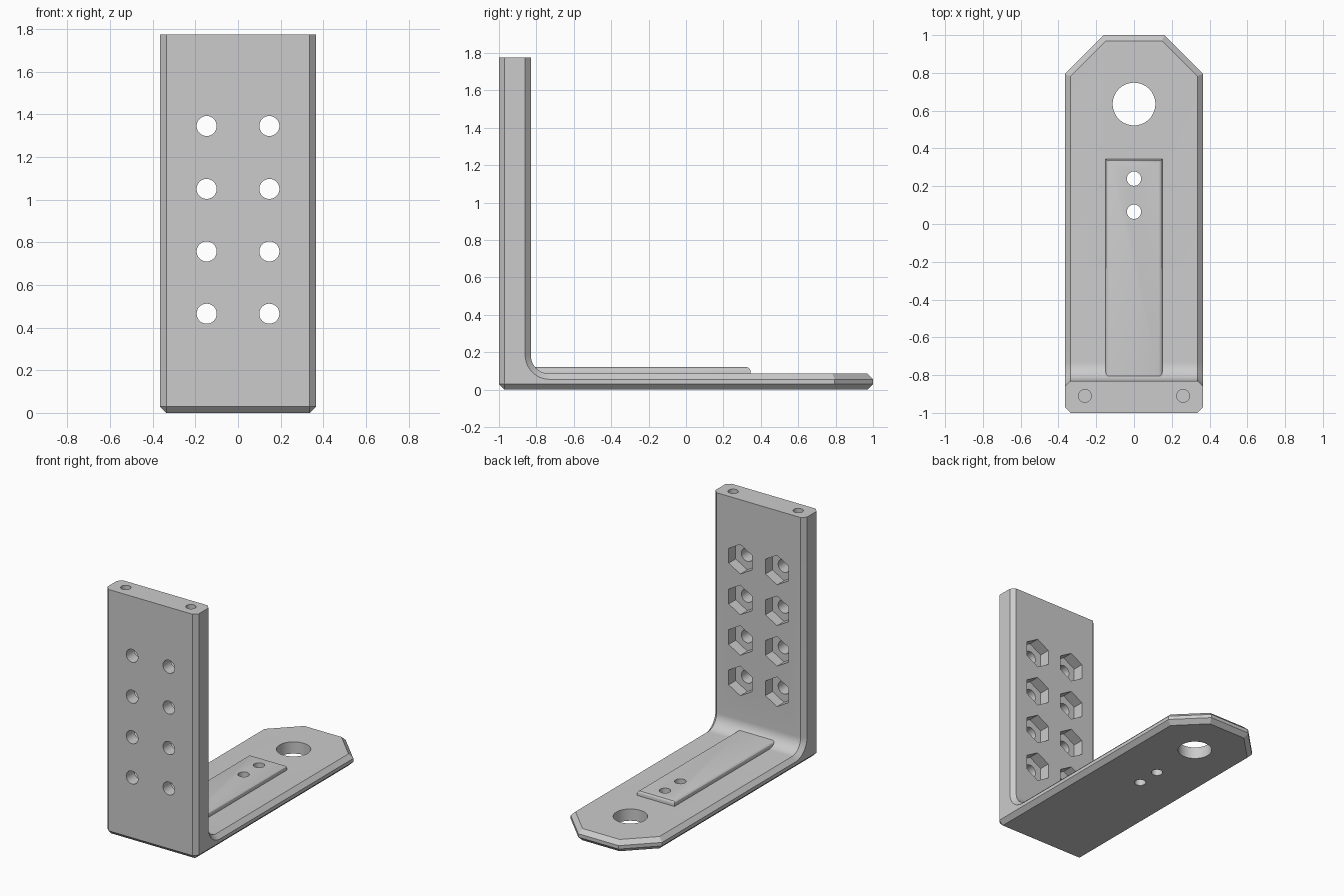
import bpy, bmesh, math
from mathutils import Matrix, Vector

default = bpy.data.objects.get("Cube")
if default:
    bpy.data.objects.remove(default)

HALF_W, HEIGHT = 0.366, 1.775
WALL_Y, FLOOR_Z = -0.83, 0.085     # inner wall face and top of the foot
FILLET, CHAMFER = 0.1, 0.03

grey = bpy.data.materials.new("plain_grey")
grey.use_nodes = True
grey.diffuse_color = (0.6, 0.6, 0.6, 1)
grey.node_tree.nodes["Principled BSDF"].inputs["Base Color"].default_value = (0.6, 0.6, 0.6, 1)


def make_object(name, bm, helper=False):
    bmesh.ops.recalc_face_normals(bm, faces=bm.faces[:])
    mesh = bpy.data.meshes.new(name)
    bm.to_mesh(mesh)
    bm.free()
    mesh.materials.append(grey)
    obj = bpy.data.objects.new(name, mesh)
    bpy.context.collection.objects.link(obj)
    obj.hide_render = helper
    return obj


def add_prism(bm, centre, axis, radius, length, sides, radius_end=None):
    """Cylinder or hexagon centred on a point, along y or z."""
    turn = Matrix.Rotation(math.radians(-90), 4, "X") if axis == "y" else Matrix()
    bmesh.ops.create_cone(bm, cap_ends=True, segments=sides, radius1=radius,
                          radius2=radius if radius_end is None else radius_end,
                          depth=length, matrix=Matrix.Translation(centre) @ turn)


def combine(target, tool, operation):
    mod = target.modifiers.new(operation.lower(), "BOOLEAN")
    mod.object, mod.operation, mod.solver = tool, operation, "EXACT"
    bpy.context.view_layer.objects.active = target
    bpy.ops.object.modifier_apply(modifier=mod.name)
    bpy.data.objects.remove(tool)


# L-shaped side profile with a round inner corner, extruded across the width
profile = [(-1, HEIGHT), (-1, 0), (1, 0), (1, FLOOR_Z)]
for i in range(13):
    a = math.radians(270 - 90 * i / 12)
    profile.append((WALL_Y + FILLET + FILLET * math.cos(a),
                    FLOOR_Z + FILLET + FILLET * math.sin(a)))
profile.append((WALL_Y, HEIGHT))

bm = bmesh.new()
side = bm.faces.new([bm.verts.new((-HALF_W, y, z)) for y, z in profile])
ext = bmesh.ops.extrude_face_region(bm, geom=[side])
bmesh.ops.translate(bm, vec=(2 * HALF_W, 0, 0),
                    verts=[v for v in ext["geom"] if isinstance(v, bmesh.types.BMVert)])
bmesh.ops.recalc_face_normals(bm, faces=bm.faces[:])

# Clipped corners at the end of the foot
tip = [e for e in bm.edges if all(v.co.y > 0.99 for v in e.verts)
       and abs(e.verts[0].co.x - e.verts[1].co.x) < 0.01]
bmesh.ops.bevel(bm, geom=tip, offset=0.205, offset_type="OFFSET", segments=1, affect="EDGES")

# Chamfer round the outline, leaving the top end square
rim = [e for e in bm.edges if e.calc_face_angle(0) > math.radians(60)
       and not all(v.co.z > HEIGHT - 0.01 for v in e.verts)]
bmesh.ops.bevel(bm, geom=rim, offset=CHAMFER, offset_type="OFFSET", segments=1, affect="EDGES")
bracket = make_object("bracket", bm)

# Raised rib along the foot, rounded on its upper edges
bm = bmesh.new()
bmesh.ops.create_cube(bm, size=1, matrix=Matrix.Translation((0, -0.255, 0.08))
                      @ Matrix.Diagonal((0.3, 1.2, 0.08, 1)))
upper = [e for e in bm.edges if all(v.co.z > 0.1 for v in e.verts)
         and max(v.co.y for v in e.verts) > 0]
bmesh.ops.bevel(bm, geom=upper, offset=0.02, offset_type="OFFSET",
                segments=3, profile=0.5, affect="EDGES")
combine(bracket, make_object("rib", bm, True), "UNION")

# Round holes: wall bolts, foot holes and blind sockets in the top end
bolts = [(x, z) for x in (-0.147, 0.147) for z in (0.465, 0.757, 1.05, 1.345)]
bm = bmesh.new()
for x, z in bolts:
    add_prism(bm, (x, -0.95, z), "y", 0.047, 0.3, 32)
add_prism(bm, (0, 0.635, 0.05), "z", 0.113, 0.4, 64)
for y in (0.065, 0.24):
    add_prism(bm, (0, y, 0.05), "z", 0.038, 0.4, 32)
for x in (-0.26, 0.26):
    add_prism(bm, (x, -0.91, HEIGHT), "z", 0.034, 0.2, 32)
combine(bracket, make_object("hole_cutter", bm, True), "DIFFERENCE")

# Hexagonal nut pockets in the inner wall face, points up
bm = bmesh.new()
for x, z in bolts:
    add_prism(bm, (x, WALL_Y, z), "y", 0.107, 0.16, 6)
pockets = make_object("pocket_cutter", bm, True)
combine(bracket, pockets, "DIFFERENCE")

bpy.ops.object.select_all(action="DESELECT")
bracket.select_set(True)
bpy.context.view_layer.objects.active = bracket
bpy.ops.object.shade_smooth_by_angle(angle=math.radians(30))
